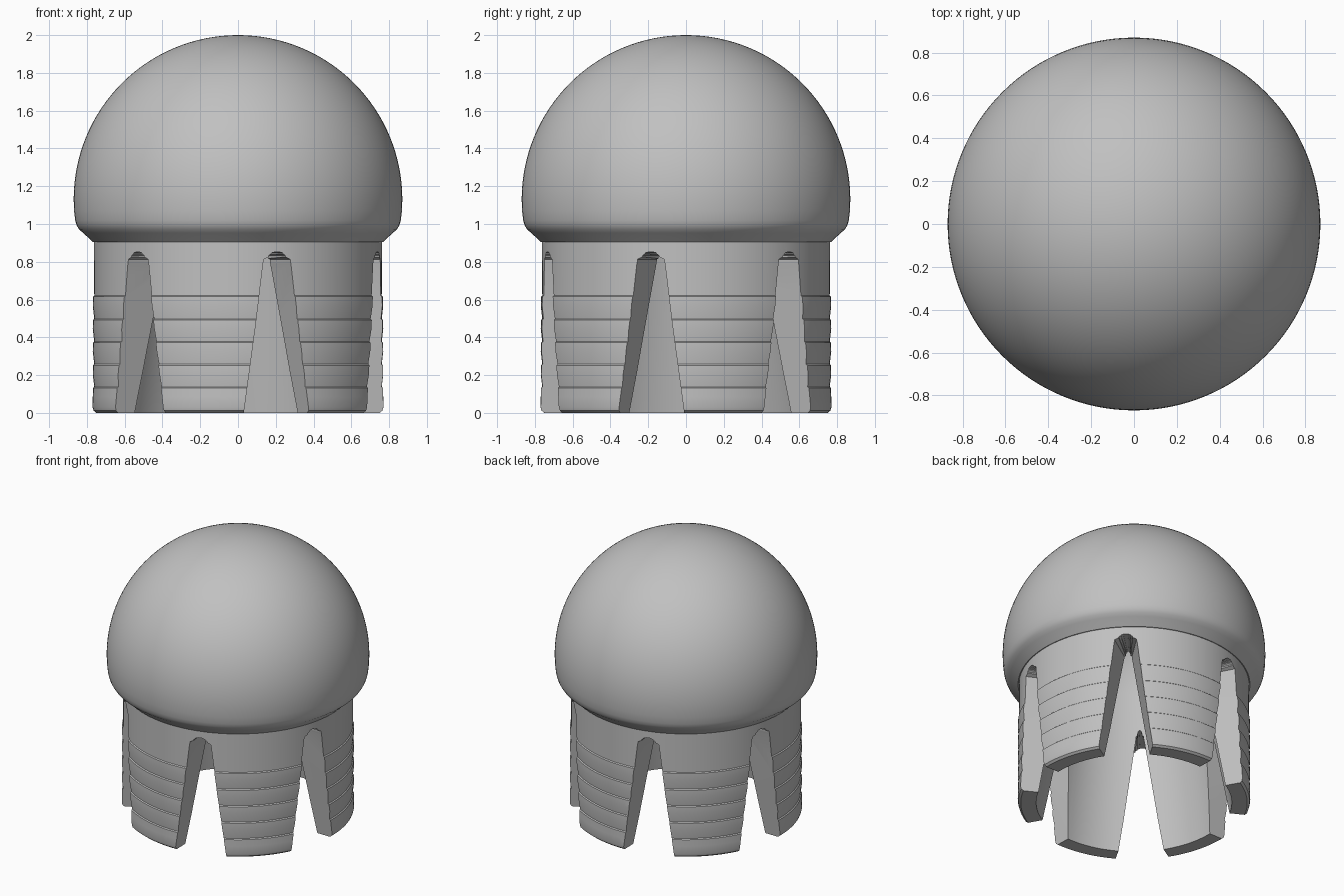
import bpy, bmesh, math

cube = bpy.data.objects.get("Cube")
if cube:
    bpy.data.objects.remove(cube, do_unlink=True)

grey = bpy.data.materials.new("plain_grey")
grey.use_nodes = True
COLOUR = (0.53, 0.53, 0.53, 1)
grey.diffuse_color = COLOUR
grey.node_tree.nodes["Principled BSDF"].inputs["Base Color"].default_value = COLOUR


def finish(name, bm):
    bmesh.ops.recalc_face_normals(bm, faces=bm.faces)
    mesh = bpy.data.meshes.new(name)
    bm.to_mesh(mesh)
    bm.free()
    obj = bpy.data.objects.new(name, mesh)
    obj.data.materials.append(grey)
    bpy.context.collection.objects.link(obj)
    return obj


def lathe(name, profile, steps=128):
    """Spin an (r, z) profile around the z axis."""
    bm = bmesh.new()
    verts = [bm.verts.new((r, 0, z)) for r, z in profile]
    edges = [bm.edges.new(pair) for pair in zip(verts, verts[1:])]
    bmesh.ops.spin(bm, geom=verts + edges, cent=(0, 0, 0), axis=(0, 0, 1),
                   angle=math.tau, steps=steps, use_merge=True)
    bmesh.ops.remove_doubles(bm, verts=bm.verts, dist=1e-4)
    return finish(name, bm)


def arc(radius, height, base, start, end, count):
    """Points on an ellipse from one angle to another, in degrees."""
    angles = [math.radians(start + (end - start) * i / count) for i in range(count + 1)]
    return [(max(0, radius * math.cos(a)), base + height * math.sin(a)) for a in angles]


# Dome with a rolled lower lip
profile = arc(0.87, 0.87, 1.13, 90, 0, 32)
profile += [(0.868, 1.07), (0.862, 1.02), (0.855, 0.995), (0.842, 0.972), (0.82, 0.953), (0.768, 0.905)]

# Skirt wall with small barbs, each with a ledge facing up
profile += [(0.762, 0.905)]
for z in (0.618, 0.495, 0.375, 0.255, 0.135):
    profile += [(0.761, z + 0.003), (0.768, z - 0.003), (0.769, z - 0.05)]
profile += [(0.77, 0.03), (0.765, 0.012), (0.75, 0)]

# Tapered cavity with a domed ceiling
profile += [(0.648, 0), (0.525, 0.85)] + arc(0.5, 0.6, 1.05, 0, 90, 16)
body = lathe("domed_plug_body", profile)

# Wedge cutters for the six slots between the legs
HALF = [(0.191, -0.1), (0.08, 0.79), (0.075, 0.813), (0.063, 0.833), (0.044, 0.847), (0.022, 0.853)]


def slot_cutter(angle):
    bm = bmesh.new()
    rings = []
    for depth in (0.42, 0.95):
        half = [(max(0.02 * w, w + 0.24 * (depth - 0.75)) if depth < 0.75
                 else w * (1 + 0.6 * (depth - 0.75)) + 0.15 * (depth - 0.75) * (z < 0.82), z)
                for w, z in HALF]
        outline = half + [(-w, z) for w, z in reversed(half)]
        c, s = math.cos(angle), math.sin(angle)
        rings.append([bm.verts.new((depth * c - w * s, depth * s + w * c, z)) for w, z in outline])
    inner, outer = rings
    bm.faces.new(inner)
    bm.faces.new(outer)
    for i in range(len(inner)):
        j = (i + 1) % len(inner)
        bm.faces.new((inner[i], inner[j], outer[j], outer[i]))
    bmesh.ops.triangulate(bm, faces=bm.faces)
    return finish("slot_cutter", bm)


bpy.context.view_layer.objects.active = body
for i in range(6):
    cutter = slot_cutter(math.radians(-14.2 + 60 * i))
    cutter.hide_render = True
    mod = body.modifiers.new("slot", 'BOOLEAN')
    mod.operation = 'DIFFERENCE'
    mod.solver = 'EXACT'
    mod.object = cutter
    bpy.ops.object.modifier_apply(modifier=mod.name)
    bpy.data.objects.remove(cutter, do_unlink=True)

bpy.ops.object.select_all(action='DESELECT')
body.select_set(True)
bpy.ops.object.shade_smooth_by_angle(angle=math.radians(32))
